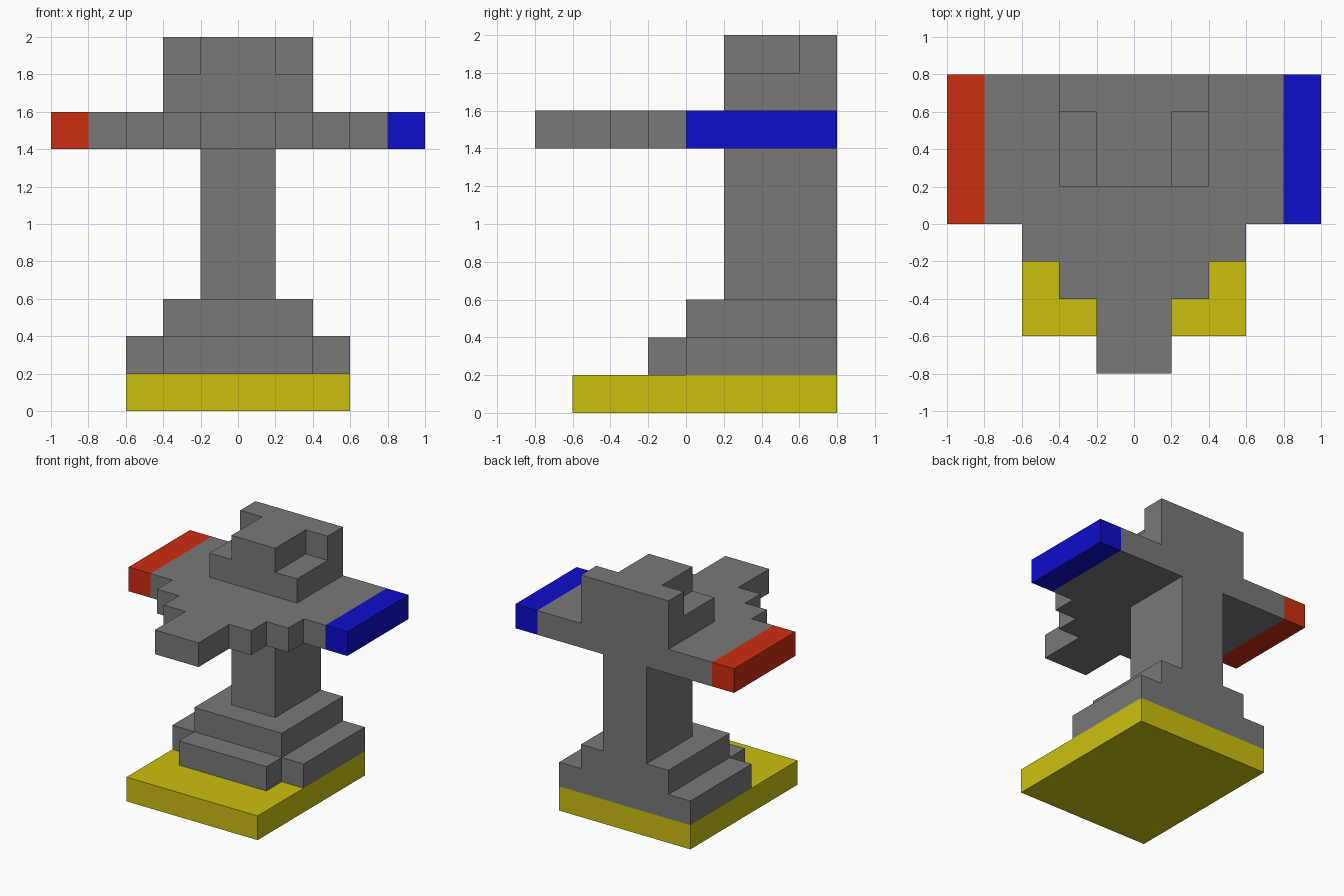
import bpy
import bmesh

if "Cube" in bpy.data.objects:
    bpy.data.objects.remove(bpy.data.objects["Cube"])


def material(name, rgb):
    mat = bpy.data.materials.new(name)
    mat.diffuse_color = (*rgb, 1.0)
    mat.use_nodes = True
    mat.node_tree.nodes["Principled BSDF"].inputs["Base Color"].default_value = mat.diffuse_color
    return mat


GREY = material("grey", (0.19, 0.19, 0.19))
YELLOW = material("yellow", (0.60, 0.53, 0.005))
RED = material("red", (0.60, 0.027, 0.005))
BLUE = material("blue", (0.004, 0.004, 0.60))


def prism(name, outline, z0, z1, mat):
    """Extrude an anticlockwise xy outline from z0 to z1."""
    bm = bmesh.new()
    face = bm.faces.new([bm.verts.new((x, y, z0)) for x, y in outline])
    top = bmesh.ops.extrude_face_region(bm, geom=[face])["geom"]
    verts = [v for v in top if isinstance(v, bmesh.types.BMVert)]
    bmesh.ops.translate(bm, verts=verts, vec=(0, 0, z1 - z0))
    bmesh.ops.recalc_face_normals(bm, faces=bm.faces)
    mesh = bpy.data.meshes.new(name)
    bm.to_mesh(mesh)
    bm.free()
    mesh.materials.append(mat)
    obj = bpy.data.objects.new(name, mesh)
    bpy.context.collection.objects.link(obj)


def symmetric(right):
    """Complete a right-hand outline (front to back) with its mirror image."""
    return right + [(-x, y) for x, y in reversed(right)]


def rect(x0, x1, y0, y1):
    return [(x0, y0), (x1, y0), (x1, y1), (x0, y1)]


BACK = 0.8

# Stepped foot
prism("base_plate", rect(-0.6, 0.6, -0.6, BACK), 0, 0.2, YELLOW)
prism("lower_step", symmetric([(0.4, -0.2), (0.4, 0), (0.6, 0), (0.6, BACK)]), 0.2, 0.4, GREY)
prism("upper_step", rect(-0.4, 0.4, 0, BACK), 0.4, 0.6, GREY)

# Column
prism("column", rect(-0.2, 0.2, 0.2, BACK), 0.6, 1.4, GREY)

# Stepped table with coloured ends
prism("table", symmetric([(0.2, -0.8), (0.2, -0.4), (0.4, -0.4), (0.4, -0.2),
                          (0.6, -0.2), (0.6, 0), (0.8, 0), (0.8, BACK)]), 1.4, 1.6, GREY)
prism("left_end", rect(-1, -0.8, 0, BACK), 1.4, 1.6, RED)
prism("right_end", rect(0.8, 1, 0, BACK), 1.4, 1.6, BLUE)

# Top block with notched front corners
prism("top_block", rect(-0.4, 0.4, 0.2, BACK), 1.6, 1.8, GREY)
prism("top_cap", symmetric([(0.2, 0.2), (0.2, 0.6), (0.4, 0.6), (0.4, BACK)]), 1.8, 2.0, GREY)
